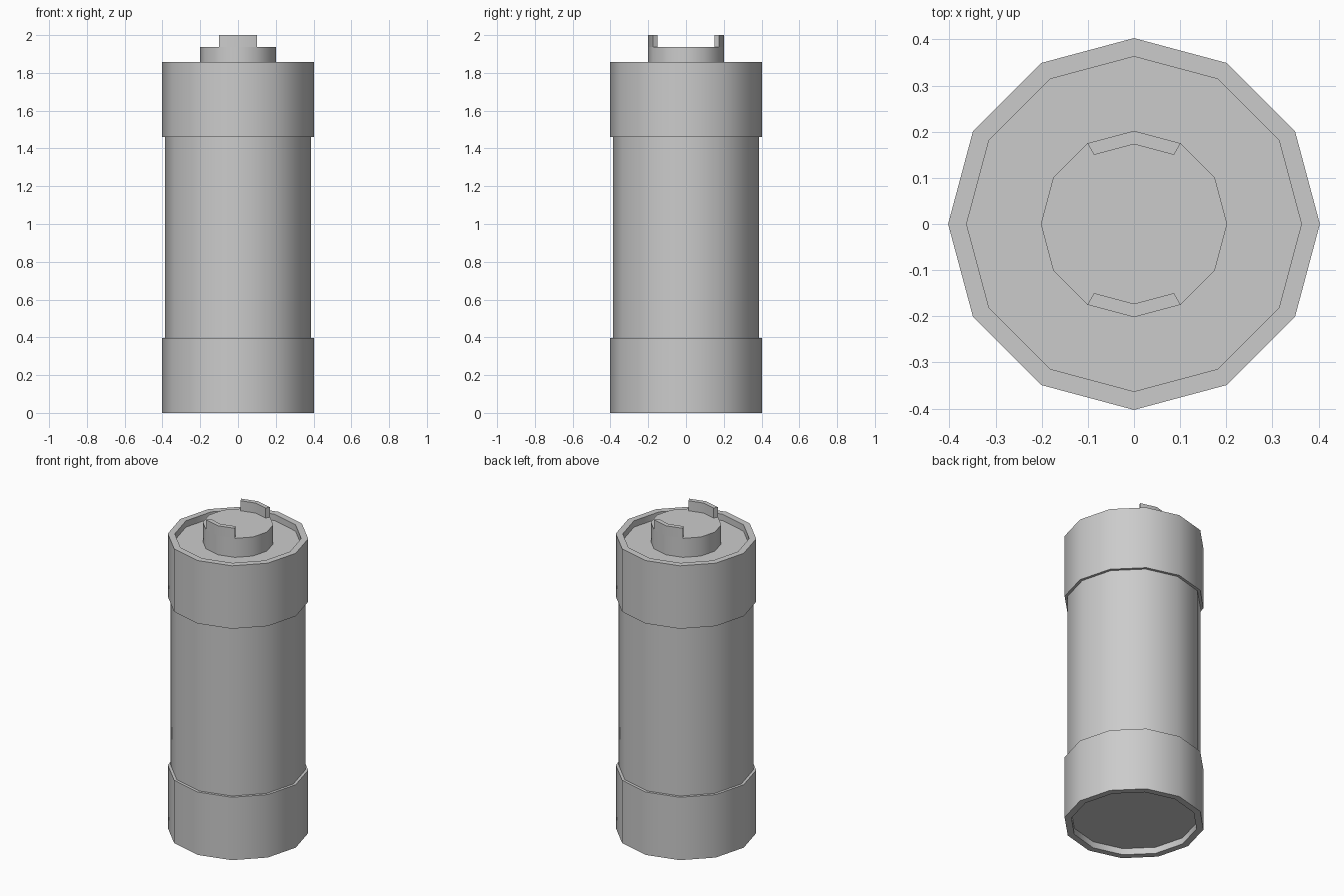
import bpy, bmesh, math

if "Cube" in bpy.data.objects:
    bpy.data.objects.remove(bpy.data.objects["Cube"])

SIDES = 12


def finish(name, bm):
    bmesh.ops.recalc_face_normals(bm, faces=bm.faces)
    mesh = bpy.data.meshes.new(name)
    bm.to_mesh(mesh)
    bm.free()
    obj = bpy.data.objects.new(name, mesh)
    bpy.context.collection.objects.link(obj)
    bpy.ops.object.select_all(action='DESELECT')
    obj.select_set(True)
    bpy.context.view_layer.objects.active = obj
    bpy.ops.object.shade_smooth_by_angle(angle=math.radians(40))
    return obj


def ring(bm, r, z, steps):
    return [bm.verts.new((r * math.cos(i * math.tau / SIDES),
                          r * math.sin(i * math.tau / SIDES), z)) for i in steps]


def lathe(name, profile):
    """Stack 12-sided rings along (radius, z) points and cap both ends."""
    bm = bmesh.new()
    rings = [ring(bm, r, z, range(SIDES)) for r, z in profile]
    for a, b in zip(rings, rings[1:]):
        for i in range(SIDES):
            j = (i + 1) % SIDES
            bm.faces.new((a[i], a[j], b[j], b[i]))
    bm.faces.new(rings[0])
    bm.faces.new(rings[-1])
    return finish(name, bm)


# canister: recessed base, lower collar, barrel, upper collar, recessed lid, boss
lathe("canister_body", [
    (0.363, 0.04), (0.363, 0.0), (0.403, 0.0), (0.403, 0.397),
    (0.386, 0.397), (0.386, 1.46), (0.403, 1.46), (0.403, 1.857),
    (0.363, 1.857), (0.363, 1.817), (0.202, 1.817), (0.202, 1.937)])

# two curved tabs standing on the boss, front and back
for name, start in (("back_tab", 2), ("front_tab", 8)):
    bm = bmesh.new()
    steps = range(start, start + 3)
    outer = ring(bm, 0.202, 1.937, steps)
    inner = ring(bm, 0.173, 1.937, steps)
    base = [bm.faces.new((outer[i], outer[i + 1], inner[i + 1], inner[i])) for i in range(2)]
    top = bmesh.ops.extrude_face_region(bm, geom=base, use_keep_orig=True)
    bmesh.ops.translate(bm, vec=(0, 0, 0.063),
                        verts=[v for v in top["geom"] if isinstance(v, bmesh.types.BMVert)])
    finish(name, bm)
